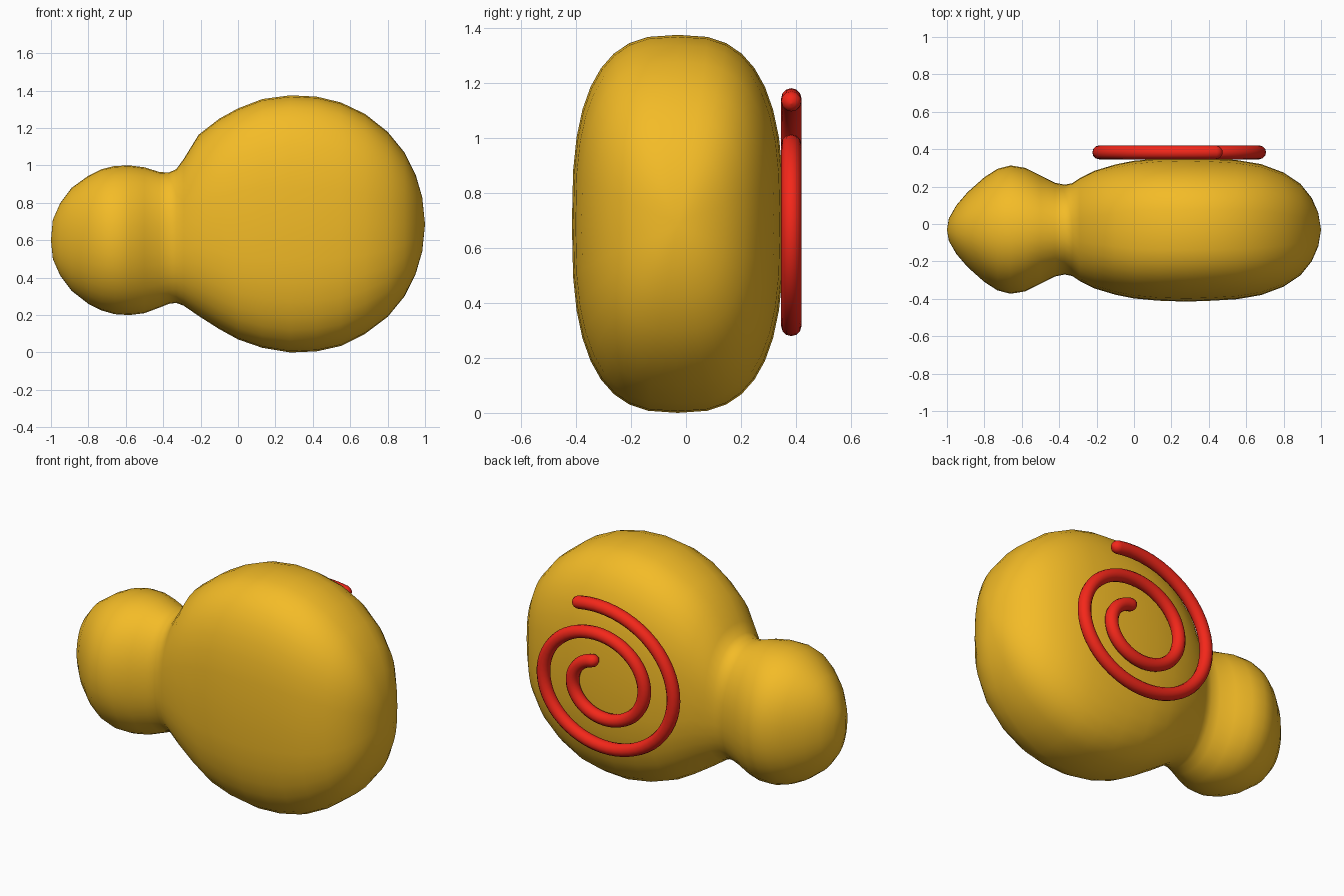
import bpy, bmesh, math

if "Cube" in bpy.data.objects:
    bpy.data.objects.remove(bpy.data.objects["Cube"])

YC = -0.03   # middle of the body in depth


def material(name, rgb):
    m = bpy.data.materials.new(name)
    m.diffuse_color = (*rgb, 1)
    m.use_nodes = True
    m.node_tree.nodes["Principled BSDF"].inputs["Base Color"].default_value = m.diffuse_color
    return m


def spow(v, p):
    return math.copysign(abs(v) ** p, v)


# Cross-sections along x: x, bottom z, top z, half depth
SECTIONS = [
    (-0.99, 0.50, 0.71, 0.06), (-0.95, 0.41, 0.80, 0.13), (-0.89, 0.33, 0.88, 0.20),
    (-0.80, 0.26, 0.945, 0.28), (-0.73, 0.225, 0.98, 0.325), (-0.66, 0.205, 0.997, 0.343),
    (-0.58, 0.20, 1.0, 0.33), (-0.50, 0.21, 0.99, 0.29), (-0.42, 0.24, 0.965, 0.25),
    (-0.37, 0.26, 0.962, 0.24), (-0.33, 0.265, 0.98, 0.248), (-0.29, 0.25, 1.035, 0.275),
    (-0.21, 0.195, 1.165, 0.315), (-0.10, 0.125, 1.25, 0.348), (0.0, 0.07, 1.305, 0.368),
    (0.13, 0.025, 1.355, 0.38), (0.28, 0.0, 1.375, 0.385), (0.42, 0.006, 1.368, 0.38),
    (0.55, 0.035, 1.337, 0.372), (0.68, 0.10, 1.275, 0.35), (0.80, 0.19, 1.18, 0.305),
    (0.89, 0.30, 1.07, 0.245), (0.95, 0.42, 0.95, 0.17), (0.985, 0.54, 0.83, 0.09),
]
N = 36


def build_body():
    bm = bmesh.new()
    rings = []
    for x, z0, z1, hy in SECTIONS:
        # round head, boxier body
        t = min(1, max(0, (x + 0.45) / 0.45))
        p = 2 / (2.1 + 0.65 * t)
        zc, hz = (z0 + z1) / 2, (z1 - z0) / 2
        rings.append([bm.verts.new((x,
                                    YC + hy * spow(math.cos(2 * math.pi * i / N), p),
                                    zc + hz * spow(math.sin(2 * math.pi * i / N), p)))
                      for i in range(N)])
    for a, b in zip(rings, rings[1:]):
        for i in range(N):
            j = (i + 1) % N
            bm.faces.new((a[i], a[j], b[j], b[i]))
    # close both ends with a pole
    for ring, co in ((rings[0], (-1, YC, 0.6)), (rings[-1], (1, YC, 0.685))):
        pole = bm.verts.new(co)
        for i in range(N):
            bm.faces.new((ring[i], ring[(i + 1) % N], pole))
    bmesh.ops.recalc_face_normals(bm, faces=bm.faces)
    for f in bm.faces:
        f.smooth = True
    me = bpy.data.meshes.new("body_and_head")
    bm.to_mesh(me)
    bm.free()
    ob = bpy.data.objects.new("body_and_head", me)
    bpy.context.collection.objects.link(ob)
    me.materials.append(material("amber", (0.9, 0.5, 0.02)))


def build_spiral():
    R = 0.037
    a0, a1, steps = 70, 802, 110

    def point(deg):
        r = 0.475 - 0.193 * (deg - 180) / 360
        a = math.radians(deg)
        return (0.29 + r * math.cos(a), 0.383, 0.688 + 0.87 * r * math.sin(a))

    # rounded tips: radius follows a quarter circle near each end
    caps = [(R * (1 - math.cos(k * math.pi / 8)), max(0.05, math.sin(k * math.pi / 8)))
            for k in range(4)]
    d0 = math.degrees(1 / 0.53)
    d1 = math.degrees(1 / 0.14)
    pts = [(a0 + s * d0, w) for s, w in caps]
    s0, s1 = a0 + R * d0, a1 - R * d1
    pts += [(s0 + (s1 - s0) * i / steps, 1) for i in range(steps + 1)]
    pts += [(a1 - s * d1, w) for s, w in reversed(caps)]

    cu = bpy.data.curves.new("back_spiral", 'CURVE')
    cu.dimensions = '3D'
    cu.bevel_depth = R
    cu.bevel_resolution = 4
    cu.use_fill_caps = True
    sp = cu.splines.new('POLY')
    sp.points.add(len(pts) - 1)
    for q, (deg, w) in zip(sp.points, pts):
        q.co = (*point(deg), 1)
        q.radius = w
    sp.use_smooth = True
    cu.materials.append(material("red", (0.9, 0.02, 0.01)))
    ob = bpy.data.objects.new("back_spiral", cu)
    bpy.context.collection.objects.link(ob)


build_body()
build_spiral()
